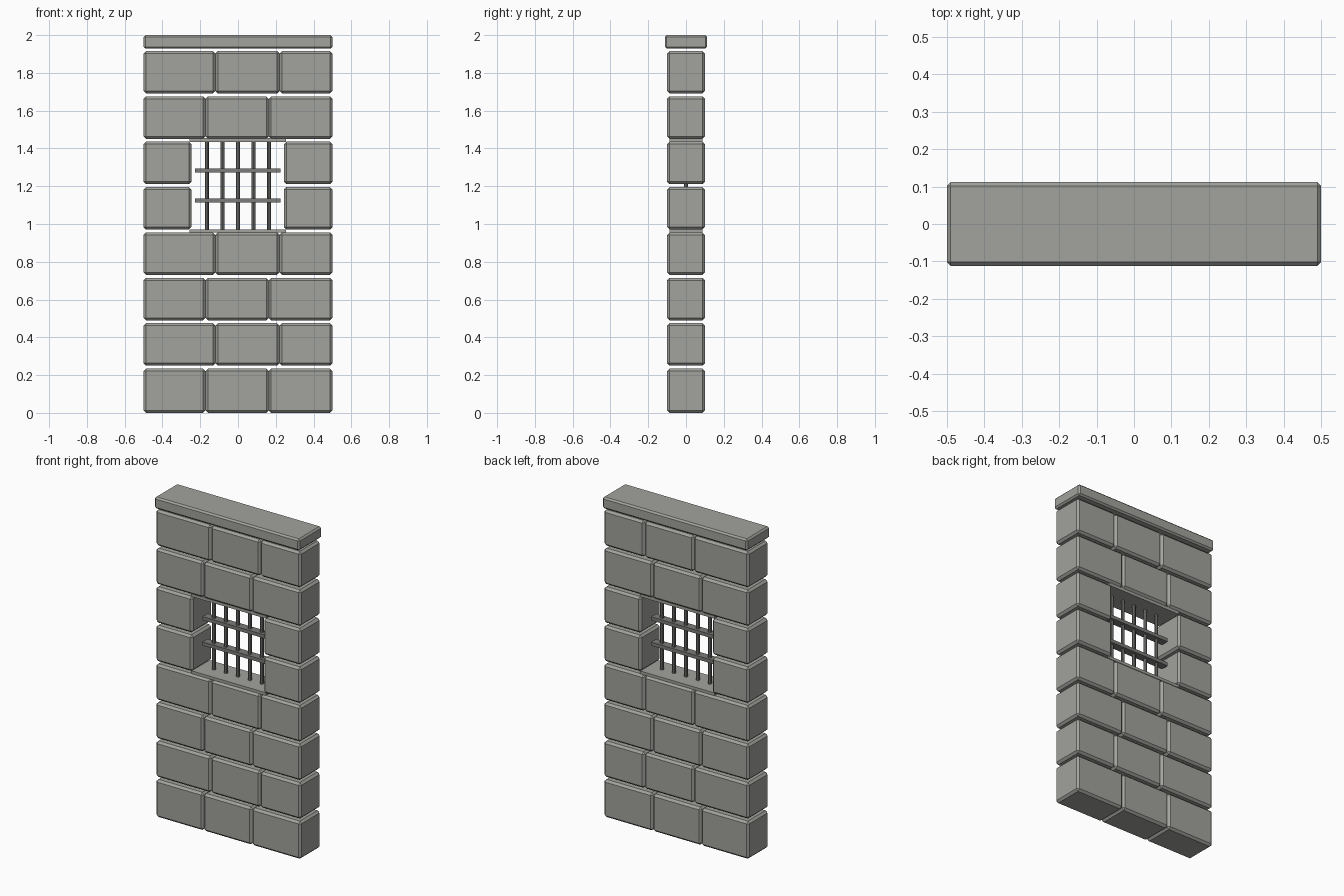
import bpy
import bmesh
from mathutils import Vector

cube = bpy.data.objects.get("Cube")
if cube:
    bpy.data.objects.remove(cube, do_unlink=True)


def material(name, rgb):
    mat = bpy.data.materials.new(name)
    mat.use_nodes = True
    color = (*rgb, 1)
    mat.diffuse_color = color
    mat.node_tree.nodes["Principled BSDF"].inputs["Base Color"].default_value = color
    return mat


stone = material("grey stone", (0.36, 0.36, 0.34))
iron = material("dark iron", (0.2, 0.2, 0.195))


def finish(name, bm, mat):
    mesh = bpy.data.meshes.new(name)
    bm.to_mesh(mesh)
    bm.free()
    mesh.materials.append(mat)
    obj = bpy.data.objects.new(name, mesh)
    bpy.context.collection.objects.link(obj)
    return obj


def block(name, x, y, z, mat, bevel=0.0):
    """Box from (min, max) pairs, with optional chamfered edges."""
    bm = bmesh.new()
    bmesh.ops.create_cube(bm, size=1)
    low, high = (Vector(corner) for corner in zip(x, y, z))
    for v in bm.verts:
        v.co = (low + high) / 2 + v.co * (high - low)
    if bevel:
        bmesh.ops.bevel(bm, geom=bm.edges[:], offset=bevel, segments=1, affect="EDGES")
    return finish(name, bm, mat)


# Stone courses with alternating joints and a two-course window opening
depth = (-0.1, 0.1)
for row in range(8):
    base = 0.01 + 0.2402 * row
    height = (base if row else 0, base + 0.2245)
    if row in (4, 5):
        spans = [(-0.5, -0.247), (0.243, 0.5)]
    else:
        a, b = (-0.12, 0.22) if row % 2 else (-0.172, 0.163)
        spans = [(-0.5, a), (a, b), (b, 0.5)]
    for i, span in enumerate(spans):
        block(f"brick_{row + 1}_{i + 1}", span, depth, height, stone, 0.013)

# Capping slab
block("cap_slab", (-0.5, 0.5), (-0.112, 0.112), (1.928, 2), stone, 0.01)

# Thin plates closing the gaps below and above the window
block("window_sill", (-0.258, 0.254), (-0.088, 0.088), (0.954, 0.972), stone)
block("window_lintel", (-0.258, 0.254), (-0.088, 0.088), (1.434, 1.455), stone)

# Upright window bars
for i in range(5):
    bm = bmesh.new()
    bmesh.ops.create_cone(bm, cap_ends=True, segments=8, radius1=0.0105,
                          radius2=0.0105, depth=0.48)
    bar = finish(f"upright_bar_{i + 1}", bm, iron)
    bar.location = ((i - 2) * 0.0825, 0, 1.204)

# Flat cross bars
for name, z in (("lower_cross_bar", 1.125), ("upper_cross_bar", 1.283)):
    block(name, (-0.228, 0.224), (-0.025, 0.025), (z - 0.011, z + 0.011), iron)
